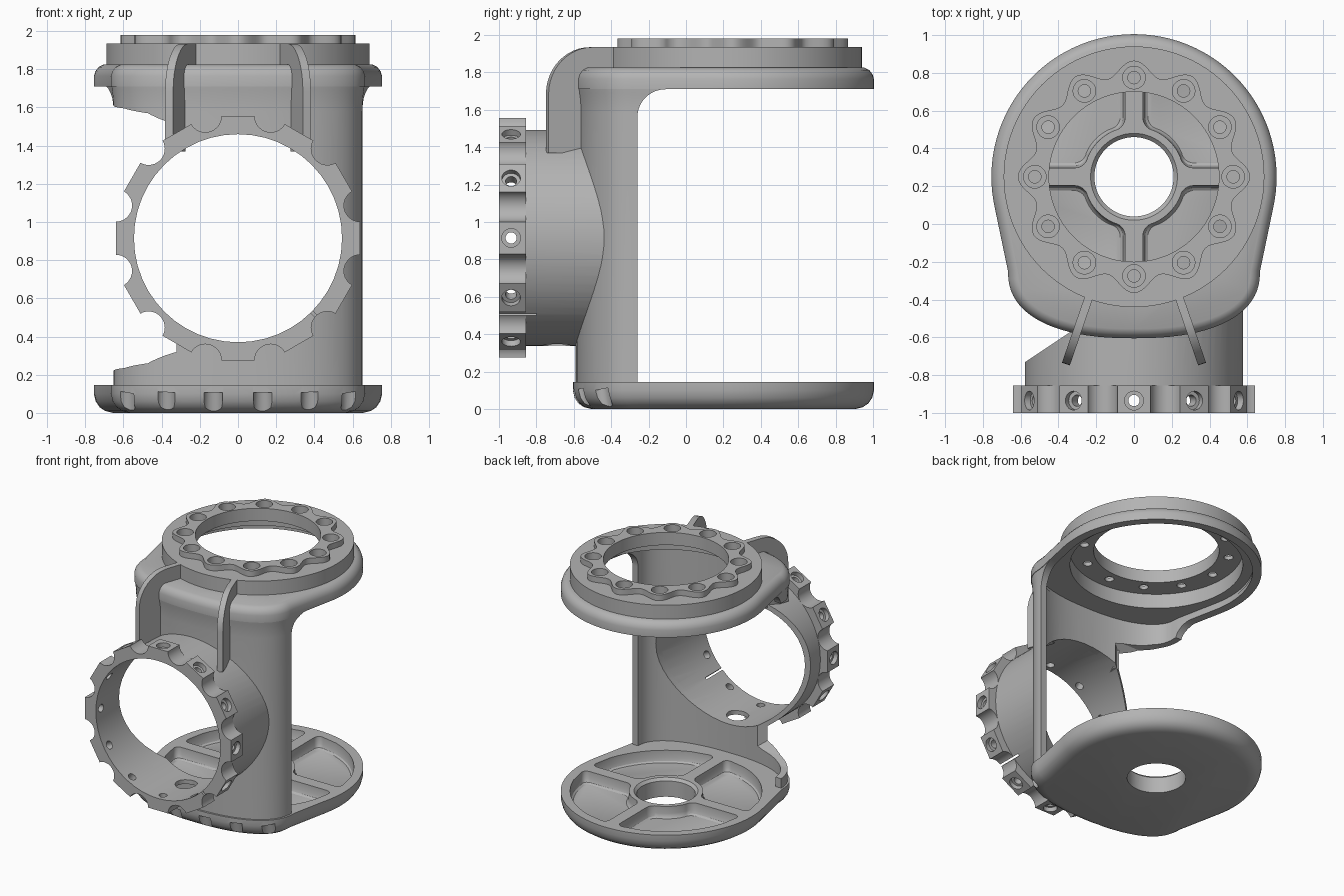
import bpy, bmesh
from math import sin, cos, pi, radians, asin, tan
from mathutils import Vector, Matrix

if "Cube" in bpy.data.objects:
    bpy.data.objects.remove(bpy.data.objects["Cube"], do_unlink=True)

grey = bpy.data.materials.new("machined_grey")
grey.use_nodes = True
grey.diffuse_color = (0.45, 0.45, 0.45, 1)
grey.node_tree.nodes["Principled BSDF"].inputs["Base Color"].default_value = (0.45, 0.45, 0.45, 1)

PLATE_Y = 0.25            # centre of the round plates
BORE_Z = 0.915            # height of the front pipe axis
BORE = Vector((0, 0, BORE_Z))


def finish(name, bm):
    bmesh.ops.recalc_face_normals(bm, faces=bm.faces)
    mesh = bpy.data.meshes.new(name)
    bm.to_mesh(mesh)
    bm.free()
    mesh.materials.append(grey)
    obj = bpy.data.objects.new(name, mesh)
    bpy.context.collection.objects.link(obj)
    return obj


def loft_bm(rings):
    bm = bmesh.new()
    loops = [[bm.verts.new(p) for p in ring] for ring in rings]
    n = len(loops[0])
    for a, b in zip(loops, loops[1:]):
        for i in range(n):
            j = (i + 1) % n
            bm.faces.new((a[i], a[j], b[j], b[i]))
    bm.faces.new(loops[0])
    bm.faces.new(loops[-1])
    bmesh.ops.recalc_face_normals(bm, faces=bm.faces)
    return bm


def loft(name, rings):
    return finish(name, loft_bm(rings))


def rod(name, a, b, r1, r2=None, seg=64, spin=0):
    """Cylinder or cone between two points."""
    a, b = Vector(a), Vector(b)
    d = b - a
    turn = d.to_track_quat('Z', 'Y').to_matrix().to_4x4()
    bm = bmesh.new()
    bmesh.ops.create_cone(bm, cap_ends=True, segments=seg, radius1=r1,
                          radius2=r1 if r2 is None else r2, depth=d.length,
                          matrix=Matrix.Translation((a + b) / 2) @ turn @ Matrix.Rotation(spin, 4, 'Z'))
    return finish(name, bm)


def upright(name, x, y, z0, z1, r, seg=64):
    return rod(name, (x, y, z0), (x, y, z1), r, seg=seg)


def cut(obj, *cutters):
    bpy.context.view_layer.objects.active = obj
    for c in cutters:
        c.hide_render = True
        m = obj.modifiers.new("cut", 'BOOLEAN')
        m.operation, m.solver, m.object = 'DIFFERENCE', 'EXACT', c
        bpy.ops.object.modifier_apply(modifier=m.name)


def outline(inset, z):
    """Round plate outline with a tapered, blunt front."""
    pts = []
    for i in range(73):
        a = radians(-12 + 204 * i / 72)
        pts.append(Vector((0.755 * cos(a), PLATE_Y + 0.755 * sin(a), z)))
    for i in range(41):
        t = pi * i / 40
        c, s = cos(t), max(sin(t), 0)
        x = 0.667 * abs(c) ** 0.85 * (-1 if c > 0 else 1)
        pts.append(Vector((x, -0.25 - 0.355 * s ** 0.85, z)))
    out = []
    for i, p in enumerate(pts):
        d = (pts[(i + 1) % len(pts)] - pts[i - 1]).normalized()
        out.append(p + Vector((-d.y, d.x, 0)) * inset)
    return out


def plate(name, steps):
    return loft(name, [outline(i, z) for i, z in steps])


cutters = []


def tool(obj):
    cutters.append(obj)
    return obj


# Shared cutters
bore = tool(rod("bore_cutter", (0, -1.2, BORE_Z), (0, 0.1, BORE_Z), 0.545, seg=48))
hollow = tool(plate("hollow_cutter", [(0.065, 0.05), (0.065, 1.8)]))
slit_dir = Vector((1, 0, -1)).normalized()
side = Vector((1, 0, 1)).normalized() * 0.008
slit = tool(loft("slit_cutter", [
    [BORE + slit_dir * r + side * k + Vector((0, y, 0)) for r, k in ((0.5, -1), (0.7, -1), (0.7, 1), (0.5, 1))]
    for y in (-1.1, -0.8)]))

# Side opening: blunt profile swept sideways, trimmed by a slanted plane
half = [(0.1, 0.7), (-0.26, 0.695), (-0.42, 0.68), (-0.51, 0.655), (-0.57, 0.585), (-0.62, 0.55), (-0.95, 0.55)]
prof = half + [(y, -h) for y, h in reversed(half)]
bm = loft_bm([[Vector((x, y, BORE_Z + h)) for y, h in prof] for x in (-1, -0.1)])
cutting = bmesh.ops.bisect_plane(bm, geom=bm.verts[:] + bm.edges[:] + bm.faces[:],
                                 plane_co=(-0.35, -0.58, 0), plane_no=(0.16, -0.24, 0), clear_outer=True)
bmesh.ops.holes_fill(bm, edges=[e for e in bm.edges if e.is_boundary])
opening = tool(finish("opening_cutter", bm))

# Base plate: rounded underside, central hole, four pockets, front notches
base = plate("base_plate", [(0.1, 0), (0.06, 0.01), (0.03, 0.03), (0.01, 0.06), (0, 0.1), (0, 0.145)])
cut(base, tool(upright("hole_cutter", 0, PLATE_Y, -0.1, 0.3, 0.21)),
    tool(rod("lip_cutter", (0, PLATE_Y, 0.12), (0, PLATE_Y, 0.16), 0.205, 0.245)))


def pocket(turn):
    w, r0, r1 = 0.045, 0.265, 0.69
    ring = []
    for r, order in ((r1, 1), (r0, -1)):
        a = asin(w / r)
        arc = [a + (pi / 2 - 2 * a) * i / 16 for i in range(17)][::order]
        ring += [Vector((r * cos(t), r * sin(t), 0.2)) for t in arc]
    bm = bmesh.new()
    vs = [bm.verts.new(p) for p in ring]
    bm.faces.new(vs)
    corners = [vs[i] for i in (0, 16, 17, 33)]
    bmesh.ops.dissolve_verts(bm, verts=[vs[i] for i in (1, 2, 14, 15, 18, 19, 31, 32)])
    bmesh.ops.bevel(bm, geom=corners, offset=0.05, segments=5, profile=0.5, affect='VERTICES')
    flat = [v.co.copy() for v in bm.faces[:][0].verts]
    bm.free()
    mid = Vector((0.33, 0.33, 0))
    spin = Matrix.Translation((0, PLATE_Y, 0)) @ Matrix.Rotation(turn, 4, 'Z')
    rings = []
    for z, k in ((0.2, 1), (0.09, 0.985), (0.065, 0.95), (0.055, 0.9)):
        rings.append([spin @ (mid + (Vector((p.x, p.y, 0)) - mid) * k + Vector((0, 0, z))) for p in flat])
    return tool(loft("pocket_cutter", rings))


cut(base, *[pocket(k * pi / 2) for k in range(4)])
for x, y in ((0.13, -0.6), (0.38, -0.57), (0.59, -0.45)):
    for s in (-1, 1):
        cut(base, tool(rod("notch_cutter", (s * x, y + 0.02, -0.05), (s * x, y - 0.01, 0.105), 0.05, seg=24)))

# Column: curved front wall, open at the back and on one side
column = plate("column_wall", [(0.015, 0.12), (0.015, 1.58), (0.012, 1.65), (0.006, 1.69), (0, 1.74)])
arc = [(-0.11 - 0.15 * cos(t), 1.56 + 0.15 * sin(t)) for t in [pi / 2 * i / 10 for i in range(11)]]
back = [(1.3, 0.14), (-0.26, 0.14)] + arc + [(1.3, 1.71)]
back_cut = tool(loft("back_cutter", [[Vector((x, y, z)) for y, z in back] for x in (-1, 1)]))
cut(column, hollow, back_cut, bore, opening)

# Front pipe with a drain hole in its floor
pipe = rod("front_pipe", (0, -0.87, BORE_Z), (0, -0.3, BORE_Z), 0.578, seg=72)
cut(pipe, bore, hollow, opening, slit,
    tool(upright("drain_cutter", 0.03, -0.69, 0.2, 0.6, 0.08, 32)))

# Clamp ring: twelve flats, scalloped corners and countersunk radial holes
clamp = rod("clamp_ring", (0, -1, BORE_Z), (0, -0.855, BORE_Z), 0.64 / cos(pi / 12), seg=12, spin=pi / 12)
cut(clamp, bore, slit)
for k in range(12):
    a = k * pi / 6
    out = Vector((cos(a), 0, sin(a)))
    at = BORE + Vector((0, -0.935, 0))
    b = a + pi / 12
    c = BORE + Vector((cos(b), 0, sin(b))) * 0.6626
    cut(clamp,
        tool(rod("scallop_cutter", c + Vector((0, -1.1, 0)), c + Vector((0, -0.8, 0)), 0.085, seg=32)),
        tool(rod("screw_cutter", at + out * 0.5, at + out * 0.7, 0.03, seg=20)),
        tool(rod("sink_cutter", at + out * 0.605, at + out * 0.7, 0.05, seg=20)))

# Top flange, drum and scalloped bolt ring
recess = tool(upright("recess_cutter", 0, PLATE_Y, 1.5, 1.88, 0.62, 96))
mouth = tool(upright("mouth_cutter", 0, PLATE_Y, 1.5, 2.1, 0.45, 96))
flange_hollow = tool(plate("flange_cutter", [(0.06, 1.6), (0.06, 1.765)]))
flange = plate("top_flange", [(0, 1.71), (0, 1.765), (0.008, 1.79), (0.025, 1.812), (0.05, 1.825)])
cut(flange, flange_hollow, recess)
drum = upright("top_drum", 0, PLATE_Y, 1.765, 1.935, 0.69, 96)
cut(drum, recess, mouth)
wave = [(0.575 + 0.04 * cos(12 * t), t) for t in [2 * pi * i / 192 for i in range(192)]]
bolt_ring = loft("bolt_ring", [[Vector((r * cos(t), PLATE_Y + r * sin(t), z)) for r, t in wave]
                               for z in (1.93, 1.98)])
cut(bolt_ring, mouth)
for k in range(12):
    x, y = 0.525 * cos(k * pi / 6), PLATE_Y + 0.525 * sin(k * pi / 6)
    through = tool(upright("bolt_cutter", x, y, 1.7, 2.1, 0.033, 20))
    seat = tool(upright("seat_cutter", x, y, 1.91, 2.1, 0.06, 28))
    cut(drum, through, seat)
    cut(bolt_ring, seat)

# Two curved ribs from the drum down to the pipe
rib = [(-0.04, 1.8), (-0.04, 1.935)]
rib += [(0.09 + 0.25 * sin(t), 1.685 + 0.25 * cos(t)) for t in [pi / 2 * i / 12 for i in range(13)]]
rib += [(0.34, 1.37), (0.14, 1.37), (0.14, 1.8)]
ribs = []
for s, label in ((1, "left"), (-1, "right")):
    start = Vector((s * 0.25, -0.42, 0))
    run = Vector((s * 0.11, -0.32, 0)).normalized()
    wide = Vector((-run.y, run.x, 0)) * 0.022
    ribs.append(loft(label + "_rib", [[start + run * u + Vector((0, 0, z)) + wide * k for u, z in rib]
                                      for k in (-1, 1)]))

# Tidy up and shade
for c in cutters:
    bpy.data.objects.remove(c, do_unlink=True)
bpy.ops.object.select_all(action='DESELECT')
for obj in [base, column, pipe, clamp, flange, drum, bolt_ring] + ribs:
    obj.select_set(True)
    bpy.context.view_layer.objects.active = obj
bpy.ops.object.shade_smooth_by_angle(angle=radians(30))
